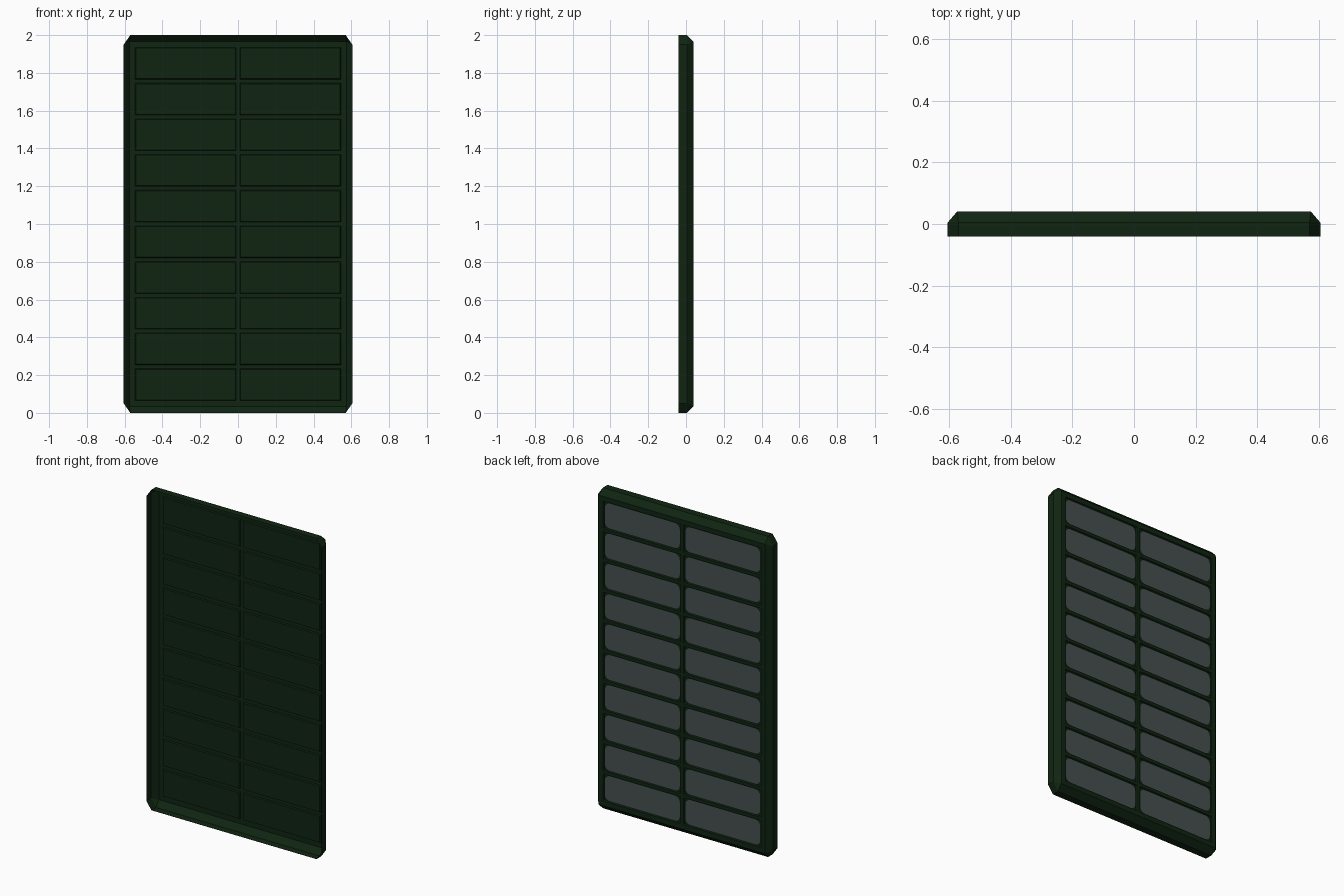
import bpy, bmesh, math

if "Cube" in bpy.data.objects:
    bpy.data.objects.remove(bpy.data.objects["Cube"])

HX, H = 0.605, 2.0            # half width, height
BX, BZ0, BZ1 = 0.575, 0.035, 1.965   # flat back area
YF, YM, YB = -0.04, 0.005, 0.04      # open front, chamfer start, back
ROWS, PITCH, DEPTH = 10, 0.189, 0.008
Z0 = 1.0 - ROWS * PITCH / 2


def material(name, rgb):
    m = bpy.data.materials.new(name)
    m.diffuse_color = (*rgb, 1)
    m.use_nodes = True
    m.node_tree.nodes["Principled BSDF"].inputs["Base Color"].default_value = m.diffuse_color
    return m


green = material("dark green", (0.005, 0.018, 0.006))
grey = material("cell grey", (0.062, 0.077, 0.077))


def finish(bm, name, mat):
    bmesh.ops.remove_doubles(bm, verts=bm.verts, dist=0.0002)
    mesh = bpy.data.meshes.new(name)
    bm.to_mesh(mesh)
    bm.free()
    mesh.materials.append(mat)
    ob = bpy.data.objects.new(name, mesh)
    bpy.context.collection.objects.link(ob)
    return ob


def face(bm, pts):
    return bm.faces.new([bm.verts.new(p) for p in pts])


# cell rectangles: two columns, ten rows
cells = []
for i in range(ROWS):
    za, zb = Z0 + i * PITCH + 0.01, Z0 + (i + 1) * PITCH - 0.01
    cells += [(-0.545, -0.01, za, zb), (0.01, 0.545, za, zb)]

# frame: open tray with cut corners and a chamfered back edge
bm = bmesh.new()
outline = [(-0.57, 0), (0.57, 0), (HX, 0.05), (HX, 1.95),
           (0.57, H), (-0.57, H), (-HX, 1.95), (-HX, 0.05)]
corners = [(-BX, BZ0), (BX, BZ0), (BX, BZ1), (-BX, BZ1)]
for k in range(8):
    (ax, az), (bx, bz) = outline[k], outline[(k + 1) % 8]
    face(bm, [(ax, YF, az), (bx, YF, bz), (bx, YM, bz), (ax, YM, az)])
    c = corners[((k + 1) // 2) % 4]
    if k % 2:      # corner triangle
        face(bm, [(ax, YM, az), (bx, YM, bz), (c[0], YB, c[1])])
    else:          # straight chamfer
        d = corners[(k // 2 + 1) % 4]
        c = corners[k // 2]
        face(bm, [(ax, YM, az), (bx, YM, bz), (d[0], YB, d[1]), (c[0], YB, c[1])])
finish(bm, "frame", green)

# back panel: grid of ribs with shallow pockets
bm = bmesh.new()
xs = [-BX, -0.545, -0.01, 0.01, 0.545, BX]
zs = [BZ0] + [z for c in cells[::2] for z in c[2:]] + [BZ1]
for i in range(len(xs) - 1):
    for j in range(len(zs) - 1):
        x0, x1, z0, z1 = xs[i], xs[i + 1], zs[j], zs[j + 1]
        top = [(x1, YB, z0), (x0, YB, z0), (x0, YB, z1), (x1, YB, z1)]
        if i % 2 and j % 2:
            s, y = 0.004, YB - DEPTH
            low = [(x1 - s, y, z0 + s), (x0 + s, y, z0 + s),
                   (x0 + s, y, z1 - s), (x1 - s, y, z1 - s)]
            face(bm, low)
            for k in range(4):
                n = (k + 1) % 4
                face(bm, [top[k], top[n], low[n], low[k]])
        else:
            face(bm, top)
finish(bm, "ribbed_panel", green)

# cells: rounded grey plates lying in the pockets
bm = bmesh.new()
R = 0.035
for x0, x1, z0, z1 in cells:
    x0, x1, z0, z1 = x0 + 0.009, x1 - 0.009, z0 + 0.006, z1 - 0.006
    pts = []
    for q, (cx, cz) in enumerate([(x1 - R, z1 - R), (x0 + R, z1 - R),
                                  (x0 + R, z0 + R), (x1 - R, z0 + R)]):
        for s in range(5):
            a = (q + s / 4) * math.pi / 2
            pts.append((cx + R * math.cos(a), YB - DEPTH + 0.002, cz + R * math.sin(a)))
    face(bm, pts[::-1])
finish(bm, "solar_cells", grey)
